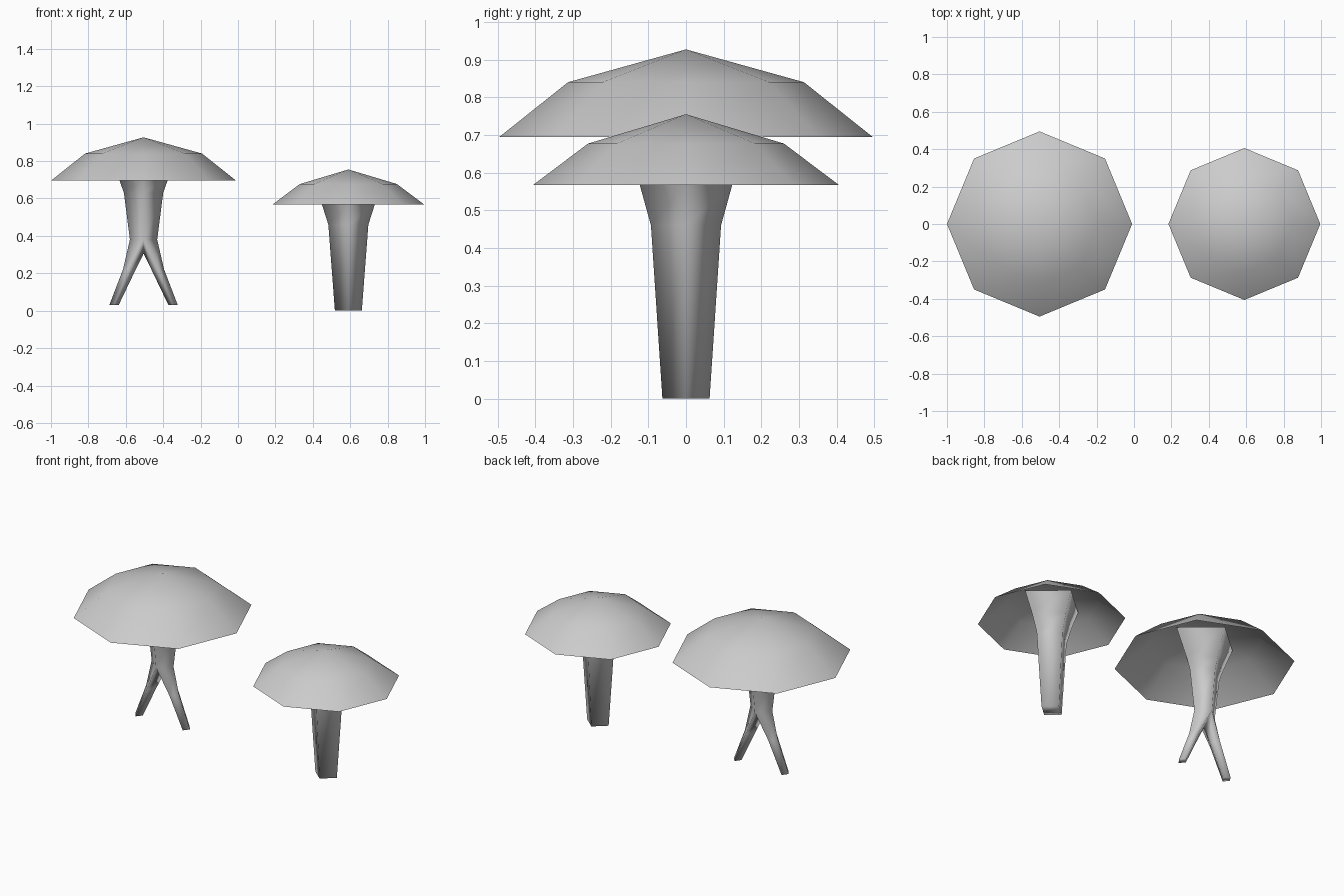
import bpy
import bmesh
from math import cos, sin, pi

cube = bpy.data.objects.get("Cube")
if cube:
    bpy.data.objects.remove(cube, do_unlink=True)

# One plain grey for everything
grey = bpy.data.materials.new("light_grey")
grey.use_nodes = True
COLOUR = (0.6, 0.6, 0.6, 1.0)
grey.diffuse_color = COLOUR
grey.node_tree.nodes["Principled BSDF"].inputs["Base Color"].default_value = COLOUR


def finish(name, bm, x):
    bmesh.ops.recalc_face_normals(bm, faces=bm.faces[:])
    for face in bm.faces:
        face.smooth = True
    mesh = bpy.data.meshes.new(name)
    bm.to_mesh(mesh)
    bm.free()
    mesh.materials.append(grey)
    obj = bpy.data.objects.new(name, mesh)
    obj.location.x = x
    bpy.context.scene.collection.objects.link(obj)
    return obj


def ring(bm, rx, ry, z, x=0.0, sides=4):
    return [bm.verts.new((x + rx * cos(2 * pi * i / sides), ry * sin(2 * pi * i / sides), z))
            for i in range(sides)]


def bridge(bm, a, b):
    n = len(a)
    for i in range(n):
        j = (i + 1) % n
        bm.faces.new((a[i], a[j], b[j], b[i]))


def loft(bm, rings):
    for a, b in zip(rings, rings[1:]):
        bridge(bm, a, b)


# Open eight-sided cap: rim, shoulder ring and peak
def make_cap(name, x, rim, shoulder, peak_z):
    bm = bmesh.new()
    low, high = [ring(bm, r, r, z, sides=8) for r, z in (rim, shoulder)]
    bridge(bm, low, high)
    peak = bm.verts.new((0, 0, peak_z))
    for i in range(8):
        bm.faces.new((high[i], high[(i + 1) % 8], peak))
    obj = finish(name, bm, x)
    # the shell is open below, so make sure it faces outward
    if obj.data.polygons[-1].normal.z < 0:
        obj.data.flip_normals()


BIG_X, SMALL_X = -0.505, 0.59
make_cap("large_cap", BIG_X, (0.495, 0.695), (0.313, 0.84), 0.927)
make_cap("small_cap", SMALL_X, (0.406, 0.567), (0.26, 0.677), 0.755)

# Straight four-sided stem of the small mushroom
bm = bmesh.new()
rings = [ring(bm, r, r * 0.87, z) for r, z in
         ((0.072, 0.0), (0.107, 0.46), (0.141, 0.567), (0.19, 0.69))]
loft(bm, rings)
bm.faces.new(rings[0])
finish("small_stem", bm, SMALL_X)

# Large stem: a trunk that forks into two legs
bm = bmesh.new()
rings = [ring(bm, r, r * 0.87, z) for r, z in
         ((0.073, 0.38), (0.105, 0.63), (0.128, 0.695), (0.2, 0.86))]
loft(bm, rings)
right, back, left, front = rings[0]
crotch = bm.verts.new((0, 0, 0.305))
for side, hip in ((1, [right, back, crotch, front]), (-1, [crotch, back, left, front])):
    knee = ring(bm, 0.034, 0.042, 0.22, side * 0.076)
    foot = ring(bm, 0.025, 0.033, 0.03, side * 0.158)
    loft(bm, [foot, knee, hip])
    bm.faces.new(foot)
finish("large_forked_stem", bm, BIG_X)
